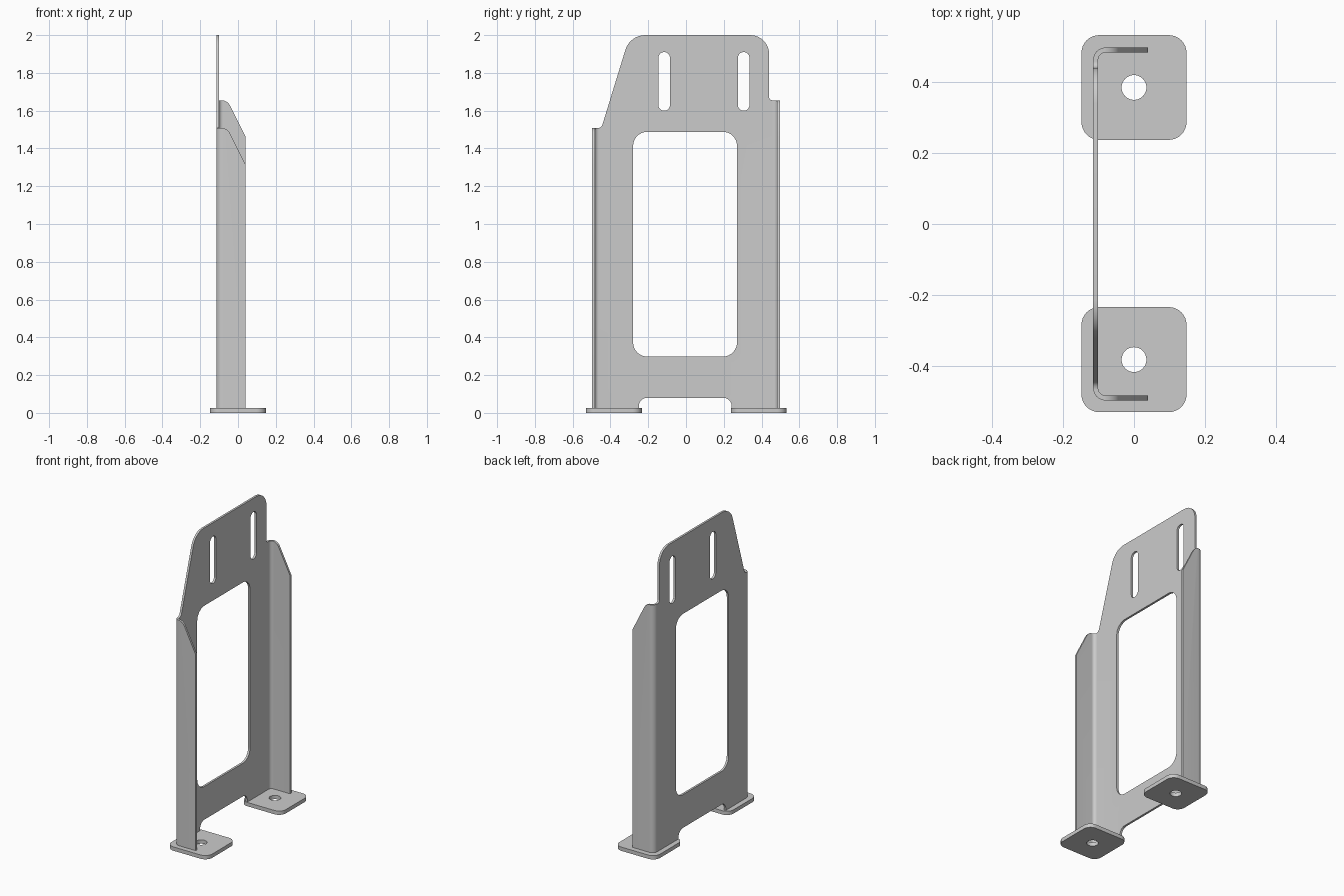
import bpy, bmesh
from math import tan, pi
from mathutils import Vector

if "Cube" in bpy.data.objects:
    bpy.data.objects.remove(bpy.data.objects["Cube"])


def rounded(points, seg=8):
    """Polygon with a fillet at every (a, b, radius) corner."""
    out, n = [], len(points)
    for i, p in enumerate(points):
        c = Vector(p[:2])
        r = p[2] if len(p) > 2 else 0
        if r == 0:
            out.append(c)
            continue
        u = (Vector(points[i - 1][:2]) - c).normalized()
        v = (Vector(points[(i + 1) % n][:2]) - c).normalized()
        half = u.angle(v) / 2
        t = r / tan(half)
        centre = c + (u + v).normalized() * (t * t + r * r) ** 0.5
        a, b = c + u * t - centre, c + v * t - centre
        for k in range(seg + 1):
            out.append(centre + a.slerp(b, k / seg).normalized() * r)
    return out


def prism(name, points, axis, lo, hi, seg=8):
    """Extrude a rounded polygon along one axis."""
    place = {"x": lambda a, b, d: (d, a, b),
             "y": lambda a, b, d: (a, d, b),
             "z": lambda a, b, d: (a, b, d)}[axis]
    bm = bmesh.new()
    ring = rounded(points, seg)
    rings = [[bm.verts.new(place(p.x, p.y, d)) for p in ring] for d in (lo, hi)]
    bm.faces.new(rings[0])
    bm.faces.new(rings[1])
    n = len(ring)
    for i in range(n):
        j = (i + 1) % n
        bm.faces.new((rings[0][i], rings[0][j], rings[1][j], rings[1][i]))
    bmesh.ops.recalc_face_normals(bm, faces=bm.faces)
    mesh = bpy.data.meshes.new(name)
    bm.to_mesh(mesh)
    bm.free()
    ob = bpy.data.objects.new(name, mesh)
    bpy.context.collection.objects.link(ob)
    return ob


def activate(ob):
    bpy.ops.object.select_all(action='DESELECT')
    ob.select_set(True)
    bpy.context.view_layer.objects.active = ob


def boolean(ob, cutter, operation='DIFFERENCE'):
    mod = ob.modifiers.new("cut", 'BOOLEAN')
    mod.operation, mod.object, mod.solver = operation, cutter, 'EXACT'
    activate(ob)
    bpy.ops.object.modifier_apply(modifier=mod.name)
    bpy.data.objects.remove(cutter)


def box(a0, a1, b0, b1, r):
    return [(a0, b0, r), (a1, b0, r), (a1, b1, r), (a0, b1, r)]


# Folded sheet: U-shaped channel standing on the feet
bracket = prism("bracket_panel", [
    (0.04, -0.497), (-0.115, -0.497, 0.035), (-0.115, 0.497, 0.035), (0.04, 0.497),
    (0.04, 0.483), (-0.101, 0.483, 0.021), (-0.101, -0.483, 0.021), (0.04, -0.483)],
    "z", 0.025, 2.1)

# Outline seen from the side: shoulders, head and foot notch
outline = prism("outline_cutter", [
    (-0.6, 0.0), (-0.25, 0.0), (-0.25, 0.08, 0.045), (0.242, 0.08, 0.045), (0.242, 0.0),
    (0.6, 0.0), (0.6, 1.655), (0.44, 1.655, 0.018), (0.44, 2.0, 0.1),
    (-0.297, 2.0, 0.11), (-0.448, 1.508, 0.025), (-0.6, 1.508)], "x", -0.5, 0.5)
boolean(bracket, outline, 'INTERSECT')

# Window and two adjustment slots
for opening in (box(-0.28, 0.27, 0.298, 1.488, 0.075),
                box(-0.146, -0.085, 1.6, 1.91, 0.0299),
                box(0.275, 0.336, 1.6, 1.91, 0.0299)):
    boolean(bracket, prism("opening_cutter", opening, "x", -0.3, 0.3))

# Sloped tops of the side flanges
for y0, y1, top in ((-0.6, -0.4, 1.5085), (0.4, 0.6, 1.6555)):
    slope = [(-0.09, top), (-0.057, top, 0.05), (0.06, top - 0.234),
             (0.06, top + 0.3), (-0.09, top + 0.3)]
    boolean(bracket, prism("slope_cutter", slope, "y", y0, y1))

# Foot plates with bolt holes
feet = []
for name, y0, y1 in (("foot_plate_near", -0.53, -0.234), ("foot_plate_far", 0.237, 0.532)):
    foot = prism(name, box(-0.148, 0.148, y0, y1, 0.05), "z", 0.0, 0.025)
    yc = (y0 + y1) / 2
    hole = prism("hole_cutter", box(-0.035, 0.035, yc - 0.035, yc + 0.035, 0.03499), "z", -0.1, 0.1)
    boolean(foot, hole)
    feet.append(foot)

for ob in [bracket] + feet:
    activate(ob)
    bpy.ops.object.shade_smooth_by_angle(angle=pi / 6)
